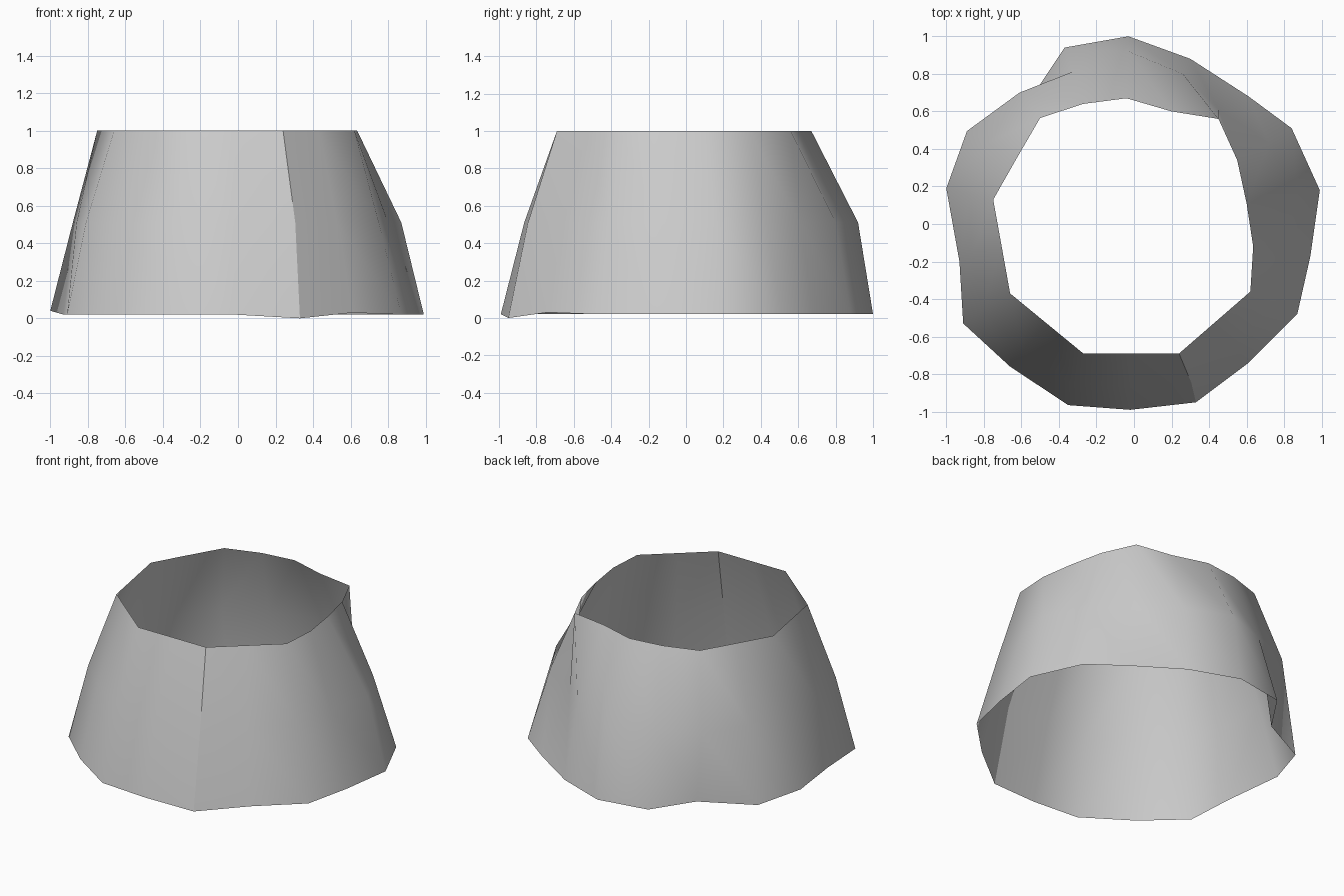
import bpy, bmesh

if "Cube" in bpy.data.objects:
    bpy.data.objects.remove(bpy.data.objects["Cube"])

# Three 18-sided cross-sections of the open flared skirt, clockwise from the back
HEM = [(-.03, 1), (.30, .88), (.61, .68), (.84, .51), (.99, .18), (.94, -.17),
       (.87, -.48), (.61, -.74), (.33, -.95), (-.02, -.99), (-.35, -.965), (-.66, -.76),
       (-.91, -.53), (-.93, -.20), (-1, .19), (-.89, .495), (-.55, .67), (-.37, .94)]
MIDDLE = [(-.03, .92), (.26, .80), (.45, .61), (.72, .43), (.87, .16), (.80, -.14),
          (.75, -.42), (.53, -.65), (.305, -.845), (-.02, -.865), (-.32, -.855), (-.59, -.67),
          (-.81, -.46), (-.86, -.16), (-.88, .16), (-.78, .43), (-.61, .70), (-.33, .81)]
WAIST = [(-.04, .67), (.20, .60), (.45, .56), (.55, .34), (.60, .11), (.635, -.12),
         (.62, -.36), (.43, -.525), (.24, -.69), (-.015, -.69), (-.27, -.69), (-.465, -.53),
         (-.66, -.37), (-.705, -.12), (-.75, .13), (-.625, .35), (-.50, .565), (-.27, .64)]
HEM_Z = {8: 0.0, 7: 0.03, 14: 0.04}   # slightly wavy hem
SEAM, FOLD = 8, 1                     # hard front seam, creased back fold

bm = bmesh.new()
hem = [bm.verts.new((x, y, HEM_Z.get(i, .02))) for i, (x, y) in enumerate(HEM)]
middle = [bm.verts.new((x, y, .51)) for x, y in MIDDLE]
waist = [bm.verts.new((x, y, 1)) for x, y in WAIST]

# Bridge the rings
for low, high in ((hem, middle), (middle, waist)):
    for i in range(len(low)):
        j = (i + 1) % len(low)
        if low is middle and i == FOLD:
            bm.faces.new((low[i], high[i], high[j]))
            bm.faces.new((low[i], high[j], low[j]))
        else:
            bm.faces.new((low[i], high[i], high[j], low[j]))

# Smooth cloth with a sharp front seam
for f in bm.faces:
    f.smooth = True
for a, b in ((hem, middle), (middle, waist)):
    bm.edges.get((a[SEAM], b[SEAM])).smooth = False

mesh = bpy.data.meshes.new("skirt")
bm.to_mesh(mesh)
bm.free()
skirt = bpy.data.objects.new("skirt", mesh)
bpy.context.collection.objects.link(skirt)

# Plain grey cloth
grey = bpy.data.materials.new("plain grey")
grey.diffuse_color = (.6, .6, .6, 1)
grey.use_nodes = True
grey.node_tree.nodes["Principled BSDF"].inputs["Base Color"].default_value = grey.diffuse_color
mesh.materials.append(grey)
